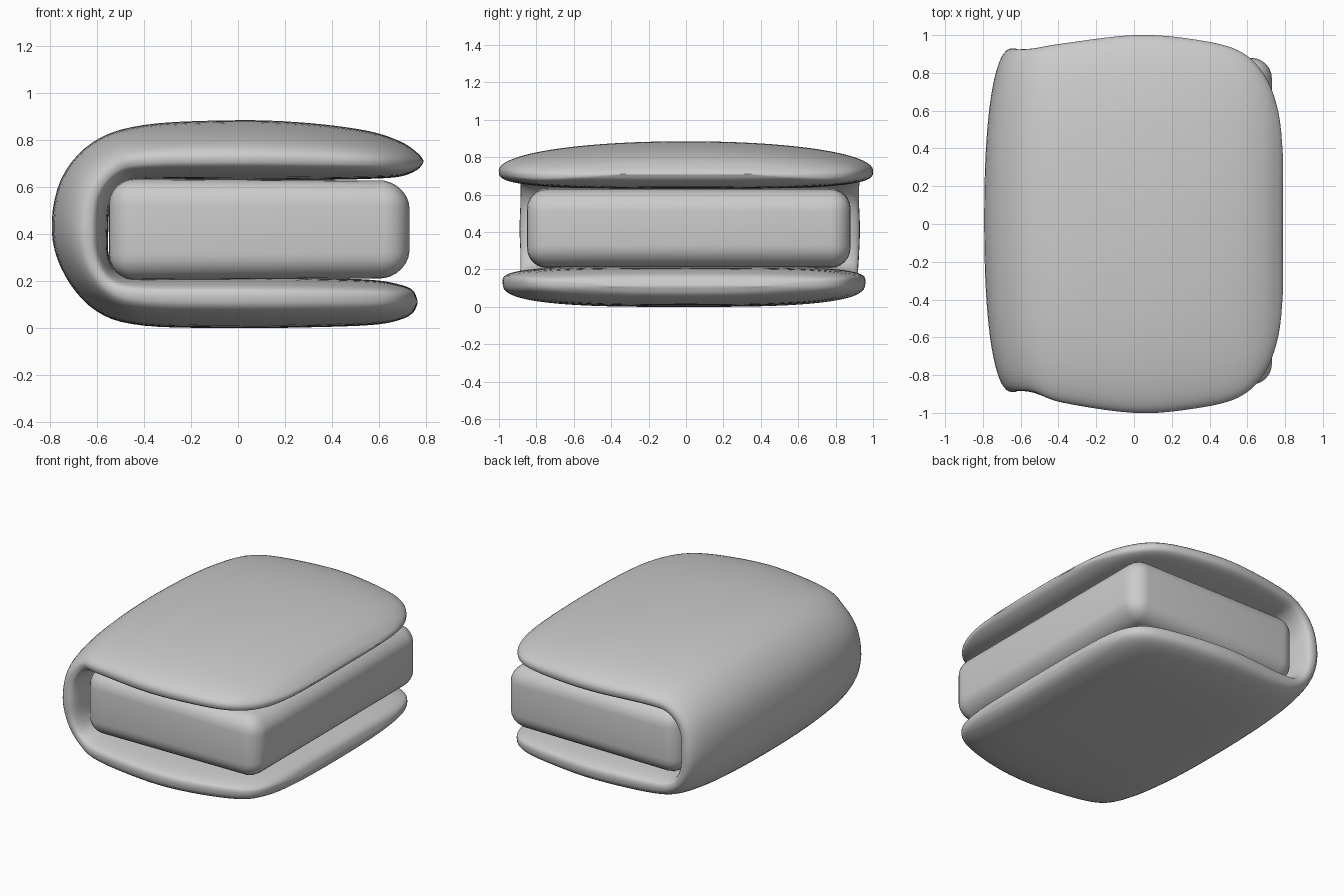
import bpy, bmesh, math

if "Cube" in bpy.data.objects:
    bpy.data.objects.remove(bpy.data.objects["Cube"])

# Folded cushion stations, bottom lip -> spine -> top lip:
# outer x, outer z, inner x, inner z, half width, y centre, roundness
STATIONS = [
    (.765, .105, .765, .115, .40, 0, 2.4),
    (.745, .065, .745, .160, .64, 0, 2.5),
    (.690, .035, .690, .185, .80, 0, 2.7),
    (.570, .013, .570, .205, .885, 0, 3),
    (.300, .003, .300, .215, .950, -.01, 3),
    (.000, .000, .000, .220, .970, -.01, 3),
    (-.400, .010, -.400, .220, .930, 0, 2.8),
    (-.600, .070, -.510, .240, .905, .015, 2.4),
    (-.735, .220, -.550, .310, .905, .02, 2.3),
    (-.793, .410, -.552, .420, .910, .02, 2.3),
    (-.755, .630, -.540, .540, .905, .02, 2.2),
    (-.620, .790, -.475, .615, .910, .02, 2.1),
    (-.400, .865, -.370, .630, .950, .005, 2.1),
    (.000, .885, .000, .630, 1.00, 0, 2.1),
    (.300, .873, .300, .630, .980, 0, 2.1),
    (.550, .840, .550, .635, .920, 0, 2.1),
    (.690, .795, .690, .645, .790, 0, 2.2),
    (.765, .745, .765, .675, .590, 0, 2.2),
    (.790, .713, .790, .707, .340, 0, 2.2),
]
SIDES, STEPS, EDGE = 72, 5, .38


def spline(rows, steps):
    out = []
    for i in range(len(rows) - 1):
        a, b, c, d = (rows[max(0, min(len(rows) - 1, i + k))] for k in (-1, 0, 1, 2))
        for j in range(steps):
            t = j / steps
            out.append([.5 * (2*q + (r-p)*t + (2*p-5*q+4*r-s)*t*t + (3*q-p-3*r+s)*t**3)
                        for p, q, r, s in zip(a, b, c, d)])
    return out + [list(rows[-1])]


def power(v, e):
    return math.copysign(abs(v) ** e, v)


def finish(name, bm):
    bmesh.ops.recalc_face_normals(bm, faces=bm.faces)
    for f in bm.faces:
        f.smooth = True
    mesh = bpy.data.meshes.new(name)
    bm.to_mesh(mesh)
    bm.free()
    ob = bpy.data.objects.new(name, mesh)
    bpy.context.collection.objects.link(ob)
    return ob


# Folded outer cushion: superellipse section swept around the fold
bm = bmesh.new()
rings = []
for ox, oz, ix, iz, w, cy, n in spline(STATIONS, STEPS):
    ex, ez = ix + (ox - ix) * EDGE, iz + (oz - iz) * EDGE
    ring = []
    for k in range(SIDES):
        a = 2 * math.pi * k / SIDES
        s = math.sin(a)
        m = n if s > 0 else 3.2
        y = cy + w * power(math.cos(a), 2 / m)
        h = abs(s) ** (2 / m)
        tx, tz = (ox, oz) if s > 0 else (ix, iz)
        ring.append(bm.verts.new((ex + (tx - ex) * h, y, ez + (tz - ez) * h)))
    rings.append(ring)
for r0, r1 in zip(rings, rings[1:]):
    for k in range(SIDES):
        j = (k + 1) % SIDES
        bm.faces.new((r0[k], r0[j], r1[j], r1[k]))
bm.faces.new(rings[0])
bm.faces.new(rings[-1])
finish("folded_cushion", bm)

# Inner padded block with rounder right-hand edges
bm = bmesh.new()
bmesh.ops.create_cube(bm, size=1)
for v in bm.verts:
    v.co = (.09 + v.co.x * 1.28, .015 + v.co.y * 1.73, .42 + v.co.z * .43)
bmesh.ops.bevel(bm, geom=bm.edges[:], offset=.11, segments=6, profile=.5, affect='EDGES')
for v in bm.verts:
    if v.co.x > .5:
        v.co.z = .42 + (v.co.z - .42) * (1 - .12 * ((v.co.x - .5) / .23) ** 2)
finish("inner_block", bm)
